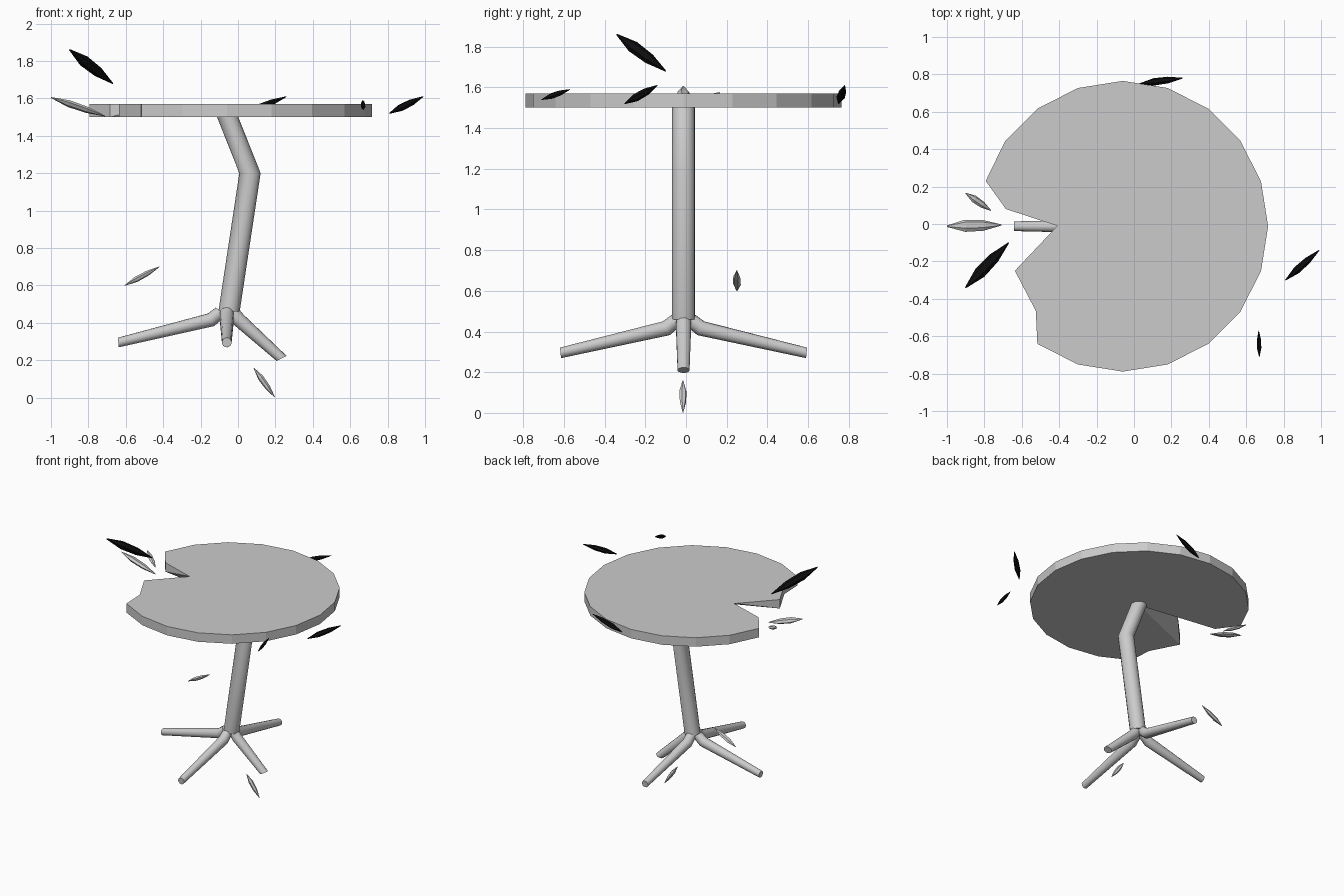
import bpy, bmesh, math
from mathutils import Vector

if "Cube" in bpy.data.objects:
    bpy.data.objects.remove(bpy.data.objects["Cube"])

CX, CY = -0.06, -0.012


def finish(bm, name, smooth=False, mat=None):
    bmesh.ops.recalc_face_normals(bm, faces=bm.faces)
    me = bpy.data.meshes.new(name)
    bm.to_mesh(me)
    bm.free()
    ob = bpy.data.objects.new(name, me)
    bpy.context.collection.objects.link(ob)
    if mat:
        me.materials.append(mat)
    if smooth:
        bpy.ops.object.select_all(action='DESELECT')
        ob.select_set(True)
        bpy.context.view_layer.objects.active = ob
        bpy.ops.object.shade_smooth_by_angle(angle=math.radians(30))
    return ob


def tube(bm, rings, sides):
    """Loft capped rings given as (centre, normal, radius u, radius v)."""
    loops = []
    for c, n, ru, rv in rings:
        n = Vector(n).normalized()
        u = n.cross(Vector((0.13, 0.21, 1)) if abs(n.z) < 0.9 else Vector((0, 1, 0))).normalized()
        # keep the rings of one tube aligned with each other
        if loops:
            u = (prev - n * prev.dot(n)).normalized()
        prev = u
        v = n.cross(u)
        loops.append([bm.verts.new(Vector(c) + u * ru * math.cos(a) + v * rv * math.sin(a))
                      for a in (2 * math.pi * i / sides for i in range(sides))])
    for a, b in zip(loops, loops[1:]):
        for i in range(sides):
            j = (i + 1) % sides
            bm.faces.new((a[i], a[j], b[j], b[i]))
    bm.faces.new(loops[0][::-1])
    bm.faces.new(loops[-1])


# Tabletop: 20-sided disc with a broken notch on the left
outline = []
for k in range(20):
    a = math.radians(18 * k)
    p = (CX + 0.777 * math.cos(a), CY + 0.777 * math.sin(a))
    if k == 9:
        outline += [(-0.793, 0.23), (-0.685, 0.08)]
    else:
        outline.append({10: (-0.41, -0.01), 11: (-0.637, -0.25), 12: (-0.525, -0.465)}.get(k, p))
bm = bmesh.new()
apex = 11
top = [bm.verts.new((x, y, 1.57)) for x, y in outline]
bottom = [bm.verts.new((x, y, 1.5)) for x, y in outline]
bottom[apex].co = (CX, CY, 1.5)          # break runs in to the middle underneath
bm.faces.new(top)
bm.faces.new(bottom[::-1])
for i in range(len(top)):
    j = (i + 1) % len(top)
    if apex == j:
        bm.faces.new((top[i], bottom[i], top[j]))
        bm.faces.new((top[j], bottom[i], bottom[j]))
    elif apex == i:
        bm.faces.new((top[i], bottom[j], top[j]))
        bm.faces.new((top[i], bottom[i], bottom[j]))
    else:
        bm.faces.new((top[i], bottom[i], bottom[j], top[j]))
finish(bm, "tabletop")

# Bent pole
bm = bmesh.new()
tube(bm, [((x, CY, z), (0, 0, 1), 0.057, 0.057)
          for x, z in ((-0.048, 0.46), (0.064, 1.2), (-0.055, 1.5))], 16)
finish(bm, "pole", True)

# Four splayed feet, the right one bent downwards
for name, ang in (("left_foot", 180), ("front_foot", 270), ("back_foot", 90)):
    d = Vector((math.cos(math.radians(ang)), math.sin(math.radians(ang)), 0))
    o, z = Vector((CX, CY, 0)), Vector((0, 0, 1))
    bm = bmesh.new()
    tube(bm, [(o + d * 0.03 + z * 0.46, d * 0.6 - z * 0.8, 0.036, 0.036),
              (o + d * 0.085 + z * 0.416, d * 0.87 - z * 0.45, 0.038, 0.038),
              (o + d * (0.58 if ang == 180 else 0.605) + z * 0.295, d - z * 0.1, 0.026, 0.026)], 14)
    finish(bm, name, True)
bm = bmesh.new()
tube(bm, [((-0.03, CY, 0.46), (0.6, 0, -0.8), 0.036, 0.036),
          ((0.0, CY, 0.42), (0.65, 0, -0.75), 0.038, 0.038),
          ((0.233, CY, 0.21), (0.45, 0, -0.89), 0.03, 0.03)], 14)
finish(bm, "right_foot", True)

# Flying splinters: (name, start, end, half width, half thickness, dark)
black = bpy.data.materials.new("charred")
black.diffuse_color = (0.004, 0.004, 0.004, 1)
black.use_nodes = True
black.node_tree.nodes["Principled BSDF"].inputs["Base Color"].default_value = black.diffuse_color
splinters = [
    ("splinter_upper_left", (-0.90, -0.34, 1.86), (-0.67, -0.10, 1.68), 0.032, 0.03, True),
    ("splinter_back", (0.03, 0.75, 1.52), (0.26, 0.78, 1.61), 0.02, 0.018, True),
    ("splinter_front", (0.67, -0.71, 1.54), (0.667, -0.57, 1.59), 0.012, 0.015, True),
    ("splinter_right", (0.81, -0.30, 1.52), (0.99, -0.14, 1.61), 0.02, 0.02, True),
    ("splinter_notch", (-1.0, -0.012, 1.605), (-0.71, -0.005, 1.505), 0.033, 0.018, False),
    ("splinter_small", (-0.90, 0.165, 1.575), (-0.765, 0.072, 1.515), 0.02, 0.014, False),
    ("splinter_falling", (-0.605, 0.25, 0.60), (-0.42, 0.25, 0.70), 0.02, 0.015, False),
    ("splinter_low", (0.085, -0.015, 0.158), (0.196, -0.015, 0.003), 0.018, 0.016, False),
]
for name, a, b, w, t, dark in splinters:
    a, b = Vector(a), Vector(b)
    d = b - a
    bm = bmesh.new()
    tube(bm, [(a + d * f, d, w * s, t * s)
              for f, s in ((0, 0.12), (0.33, 1), (0.66, 0.9), (1, 0.1))], 6)
    finish(bm, name, False, black if dark else None)
